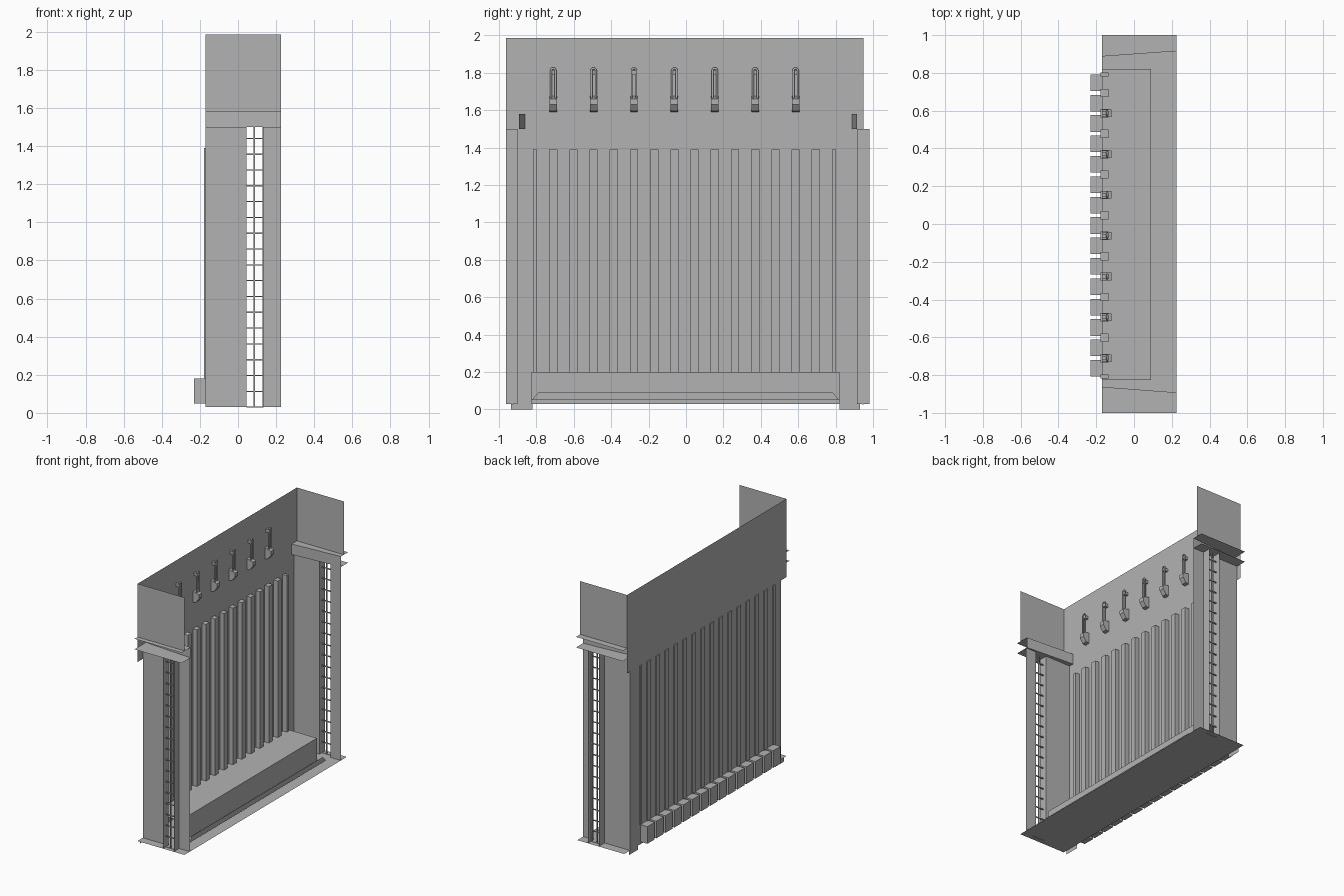
import bpy
from math import pi, cos, sin

if "Cube" in bpy.data.objects:
    bpy.data.objects.remove(bpy.data.objects["Cube"])

grey = bpy.data.materials.new("plain_grey")
grey.use_nodes = True
grey.diffuse_color = (0.45, 0.45, 0.45, 1)
grey.node_tree.nodes["Principled BSDF"].inputs["Base Color"].default_value = (0.45, 0.45, 0.45, 1)


def make(name, verts, faces):
    mesh = bpy.data.meshes.new(name)
    mesh.from_pydata(verts, [], faces)
    mesh.materials.append(grey)
    obj = bpy.data.objects.new(name, mesh)
    bpy.context.collection.objects.link(obj)
    return obj


def sheet(name, pts):
    return make(name, pts, [tuple(range(len(pts)))])


def x_sheet(name, x, y0, y1, z0, z1):
    return sheet(name, [(x, y0, z0), (x, y1, z0), (x, y1, z1), (x, y0, z1)])


def y_sheet(name, y, x0, x1, z0, z1):
    return sheet(name, [(x0, y, z0), (x1, y, z0), (x1, y, z1), (x0, y, z1)])


def prism(name, profile, y0, y1):
    """Extrude a closed (x, z) profile along y."""
    n = len(profile)
    verts = [(x, y, z) for y in (y0, y1) for x, z in profile]
    faces = [(i, (i + 1) % n, n + (i + 1) % n, n + i) for i in range(n)]
    return make(name, verts, faces + [tuple(range(n))[::-1], tuple(range(n, 2 * n))])


def box(name, x0, x1, y0, y1, z0, z1):
    return prism(name, [(x0, z0), (x1, z0), (x1, z1), (x0, z1)], y0, y1)


BACK, FRONT = -0.17, 0.225
FLOOR, HEAD, LEDGE, TOP = 0.03, 1.5, 1.58, 1.985
SLOT0, SLOT1 = 0.045, 0.135
PITCH, MID = 0.108, -0.008

# Back wall and floor
x_sheet("upper_back_wall", BACK, -0.963, 0.95, 1.39, TOP)
x_sheet("lower_back_wall", BACK, -0.9, 0.915, FLOOR, 1.39)
sheet("floor_plate", [(BACK, -0.965, FLOOR), (FRONT, -0.965, FLOOR),
                      (FRONT, 0.985, FLOOR), (BACK, 0.985, FLOOR)])
for side, y0, y1 in (("right", -0.935, -0.82), ("left", 0.82, 0.93)):
    x_sheet(side + "_foot", BACK, y0, y1, 0, FLOOR)

# Ribs on the wall, with storage boxes behind the gaps
for i in range(16):
    y = MID + (i - 7.5) * PITCH
    w0, w1 = (0 if i == 0 else 0.022), (0 if i == 15 else 0.022)
    box("wall_rib", BACK - 0.008, BACK + 0.035, y - w0, y + w1, 0.18, 1.39)
    if i < 15:
        box("rear_box", -0.23, BACK, y + 0.01, y + PITCH - 0.01, 0.05, 0.18)

# Bench, open at its ends, with a low lip in front
sheet("bench_top", [(BACK, -0.825, 0.2), (0.09, -0.825, 0.2), (0.09, 0.82, 0.2), (BACK, 0.82, 0.2)])
x_sheet("bench_front", 0.09, -0.825, 0.82, FLOOR, 0.2)
sheet("bench_lip", [(0.165, -0.825, 0.05), (0.165, 0.82, 0.05), (0.165, 0.785, 0.09), (0.165, -0.79, 0.09)])

# End walls with ladder channels
ends = (("right", -1, -0.9, -0.963, -0.963, -0.862, -0.892),
        ("left", 1, 0.915, 0.982, 0.95, 0.887, 0.915))
for side, s, wall, outer, panel, strip0, strip1 in ends:
    y_sheet(side + "_upper_panel", panel, BACK, FRONT, LEDGE, TOP)
    y_sheet(side + "_lower_wall", wall, BACK, SLOT0, FLOOR, HEAD)
    y_sheet(side + "_post", wall, SLOT1, FRONT, FLOOR, HEAD)
    sheet(side + "_ledge_strip", [(BACK, strip0, HEAD), (FRONT, strip1, HEAD),
                                  (FRONT, strip1, LEDGE), (BACK, strip0, LEDGE)])
    for z in (HEAD, LEDGE):
        sheet(side + "_ledge", [(BACK, strip0, z), (FRONT, strip1, z), (FRONT, s, z), (BACK, s, z)])
    for x in (SLOT0, SLOT1):
        x_sheet(side + "_slot_side", x, min(wall, outer), max(wall, outer), FLOOR, HEAD)
    # Ladder
    y = wall + s * 0.03
    for x in (0.085, 0.131):
        box(side + "_ladder_rail", x - 0.003, x + 0.003, y - 0.004, y + 0.004, FLOOR, HEAD)
    for k in range(18):
        z = 0.03 + 0.083 * k
        box(side + "_ladder_rung", SLOT0, SLOT1, y - 0.004, y + 0.004, z - 0.003, z + 0.003)

# Wall hooks: a wedge base with a wire loop above
for i in range(7):
    y = MID + (2 * i - 6) * PITCH - 0.5 * PITCH
    prism("hook_base", [(BACK, 1.59), (-0.145, 1.595), (-0.12, 1.63), (-0.12, 1.66), (BACK, 1.675)],
          y - 0.02, y + 0.02)
    curve = bpy.data.curves.new("hook_loop", "CURVE")
    curve.dimensions = "3D"
    curve.bevel_depth = 0.006
    curve.bevel_resolution = 1
    curve.use_fill_caps = True
    arc = [(0.012 * cos(a * pi / 6), 1.812 + 0.012 * sin(a * pi / 6)) for a in range(7)]
    path = [(0.012, 1.66)] + arc + [(-0.012, 1.66)]
    spline = curve.splines.new("POLY")
    spline.points.add(len(path) - 1)
    for p, (dy, z) in zip(spline.points, path):
        p.co = (-0.142, y + dy, z, 1)
    curve.materials.append(grey)
    bpy.context.collection.objects.link(bpy.data.objects.new("hook_loop", curve))
    box("hook_mount", BACK, -0.14, y - 0.01, y + 0.01, 1.79, 1.812)
